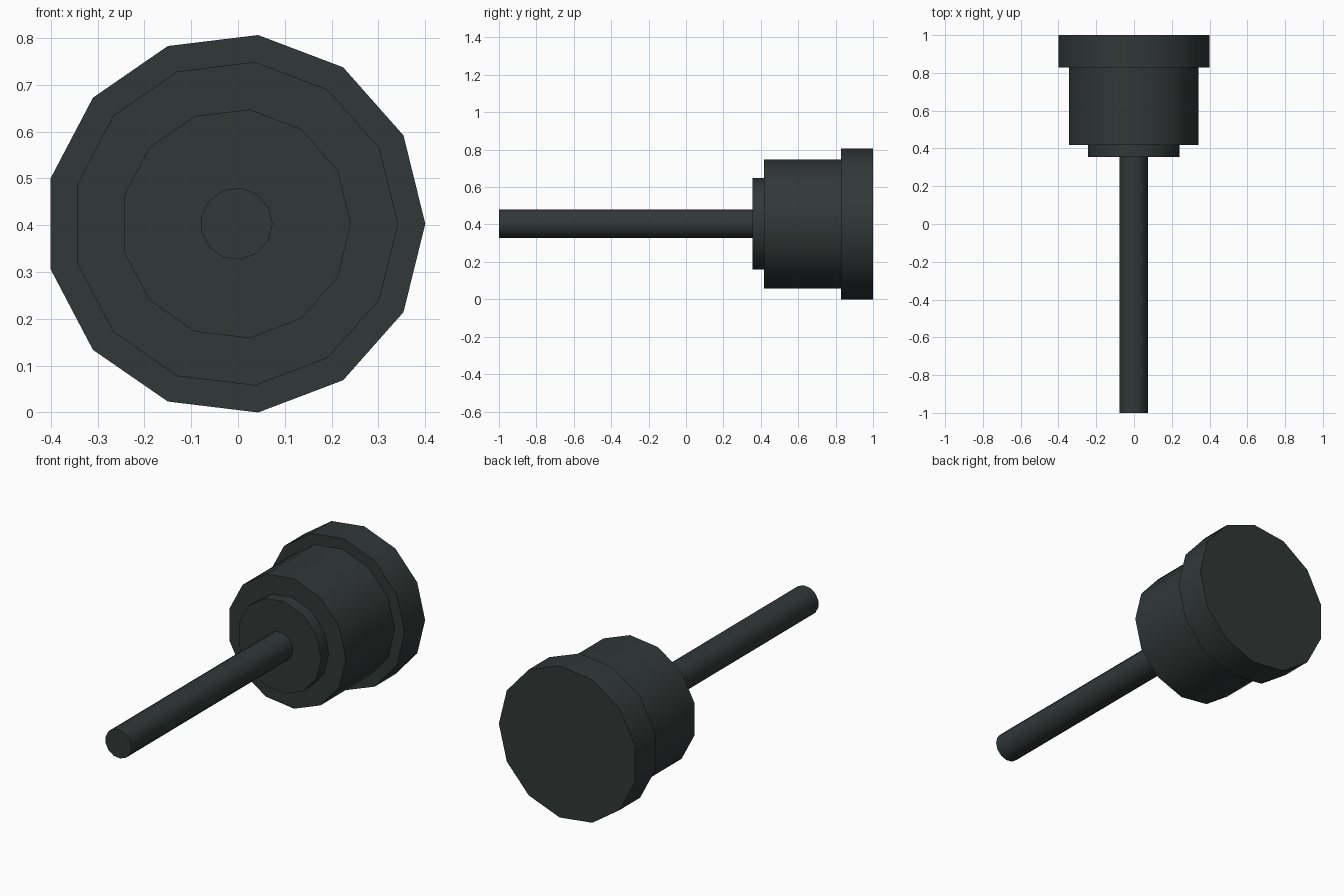
import bpy, bmesh, math

if "Cube" in bpy.data.objects:
    bpy.data.objects.remove(bpy.data.objects["Cube"])

SIDES = 13
CENTRE_Z = 0.403

dark = bpy.data.materials.new("dark_grey_green")
dark.diffuse_color = (0.03, 0.04, 0.038, 1.0)
dark.use_nodes = True
dark.node_tree.nodes["Principled BSDF"].inputs["Base Color"].default_value = dark.diffuse_color


def cylinder(name, radius, y0, y1, cx):
    """Thirteen-sided cylinder along y, smooth sides and flat caps."""
    bm = bmesh.new()
    front, back = [], []
    for i in range(SIDES):
        a = 2 * math.pi * i / SIDES
        x, z = cx + radius * math.cos(a), CENTRE_Z + radius * math.sin(a)
        front.append(bm.verts.new((x, y0, z)))
        back.append(bm.verts.new((x, y1, z)))
    bm.faces.new(front)
    bm.faces.new(back[::-1])
    for i in range(SIDES):
        j = (i + 1) % SIDES
        face = bm.faces.new((front[i], back[i], back[j], front[j]))
        face.smooth = True
    # sharp cap rims
    for e in bm.edges:
        if any(len(f.verts) > 4 for f in e.link_faces):
            e.smooth = False
    bmesh.ops.recalc_face_normals(bm, faces=bm.faces)
    mesh = bpy.data.meshes.new(name)
    bm.to_mesh(mesh)
    bm.free()
    mesh.materials.append(dark)
    obj = bpy.data.objects.new(name, mesh)
    bpy.context.collection.objects.link(obj)
    return obj


# stepped head, then the long thin shaft
cylinder("rear_flange", 0.406, 0.828, 1.0, -0.006)
cylinder("main_body", 0.348, 0.418, 0.828, -0.006)
cylinder("front_collar", 0.246, 0.355, 0.418, -0.005)
cylinder("shaft", 0.077, -1.0, 0.355, -0.003)
